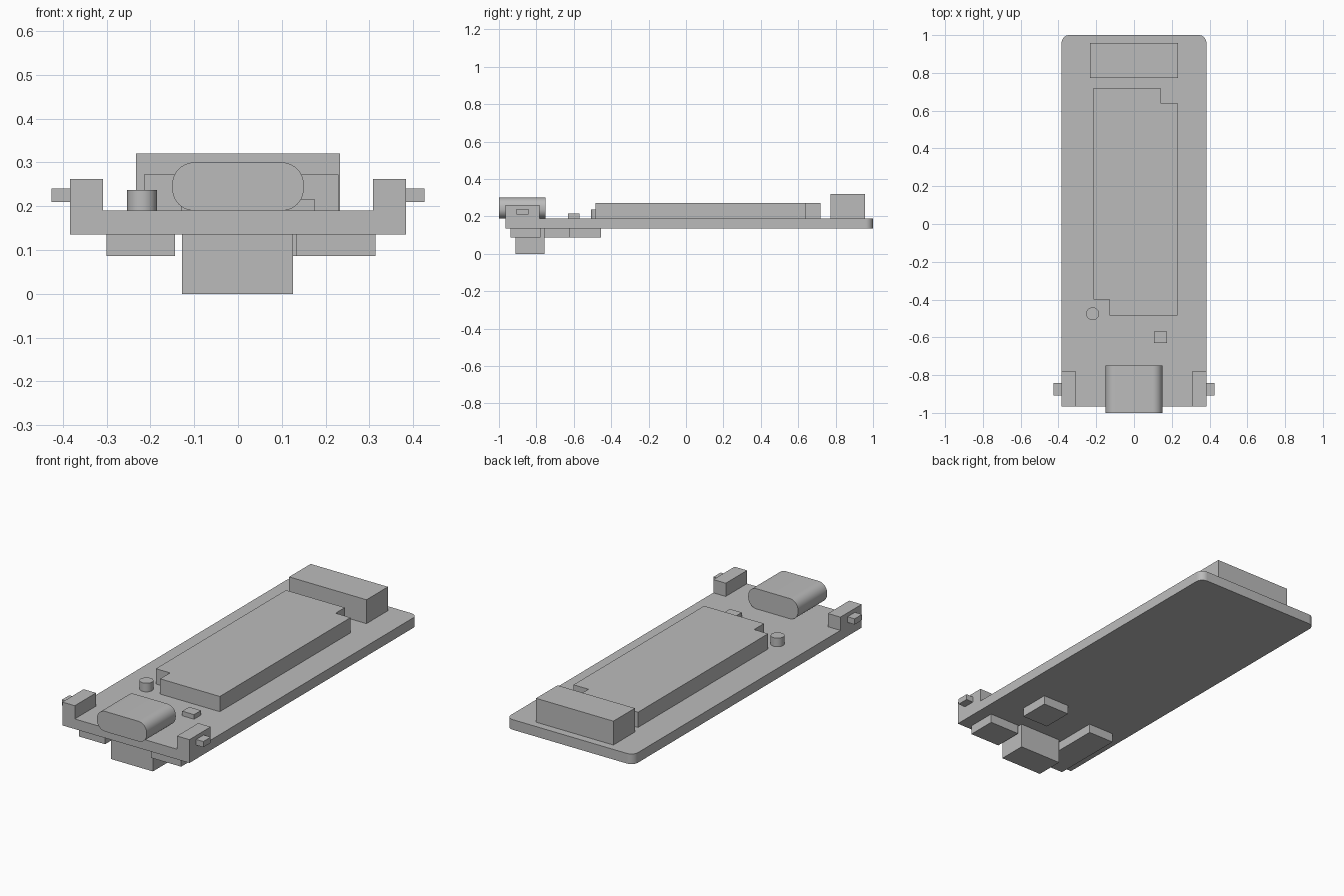
import bpy, bmesh, math
from mathutils import Vector

old = bpy.data.objects.get("Cube")
if old:
    bpy.data.objects.remove(old, do_unlink=True)

grey = bpy.data.materials.new("plain grey")
grey.use_nodes = True
GREY = (0.5, 0.5, 0.5, 1)
grey.diffuse_color = GREY
grey.node_tree.nodes["Principled BSDF"].inputs["Base Color"].default_value = GREY


def prism(name, outline, offset, extrude, smooth=False):
    """Extrude a closed outline of 3D points into a solid."""
    bm = bmesh.new()
    face = bm.faces.new([bm.verts.new(Vector(p) + Vector(offset)) for p in outline])
    result = bmesh.ops.extrude_face_region(bm, geom=[face])
    moved = [v for v in result["geom"] if isinstance(v, bmesh.types.BMVert)]
    bmesh.ops.translate(bm, verts=moved, vec=extrude)
    bmesh.ops.recalc_face_normals(bm, faces=bm.faces)
    mesh = bpy.data.meshes.new(name)
    bm.to_mesh(mesh)
    bm.free()
    mesh.materials.append(grey)
    obj = bpy.data.objects.new(name, mesh)
    bpy.context.collection.objects.link(obj)
    if smooth:
        bpy.ops.object.select_all(action='DESELECT')
        obj.select_set(True)
        bpy.context.view_layer.objects.active = obj
        bpy.ops.object.shade_smooth_by_angle(angle=math.radians(30))
    return obj


def box(name, x, y, z):
    outline = [(x[0], y[0], 0), (x[1], y[0], 0), (x[1], y[1], 0), (x[0], y[1], 0)]
    return prism(name, outline, (0, 0, z[0]), (0, 0, z[1] - z[0]))


def arc(cx, cy, r, start, end, steps=10):
    angles = [math.radians(start + (end - start) * i / steps) for i in range(steps + 1)]
    return [(cx + r * math.cos(a), cy + r * math.sin(a)) for a in angles]


BOTTOM, TOP, HALF, FRONT = 0.135, 0.19, 0.383, -0.965

# Circuit board, rounded at the back corners only
r = 0.04
plan = [(-HALF, FRONT), (HALF, FRONT)]
plan += arc(HALF - r, 1 - r, r, 0, 90) + arc(r - HALF, 1 - r, r, 90, 180)
prism("circuit_board", [(x, y, 0) for x, y in plan], (0, 0, BOTTOM), (0, 0, TOP - BOTTOM), True)

# Stepped screen module and the block behind it
screen = [(-0.215, 0.72), (0.14, 0.72), (0.14, 0.64), (0.23, 0.64),
          (0.23, -0.485), (-0.13, -0.485), (-0.13, -0.40), (-0.215, -0.40)]
prism("screen_module", [(x, y, 0) for x, y in screen], (0, 0, TOP), (0, 0, 0.083))
box("rear_block", (-0.233, 0.233), (0.773, 0.958), (TOP, 0.32))

# Rounded socket overhanging the front edge
r, w, h = 0.05, 0.15, 0.11
profile = []
for i, (sx, cz) in enumerate([(1, h - r), (-1, h - r), (-1, r), (1, r)]):
    profile += arc(sx * (w - r), cz, r, i * 90, i * 90 + 90)
prism("front_socket", [(x, 0, z) for x, z in profile], (0, -1, TOP), (0, 0.25, 0), True)

# Side buttons with small plungers
for side, s in (("left", 1), ("right", -1)):
    box(side + "_button_body", sorted((s * 0.308, s * HALF)), (FRONT, -0.782), (TOP, 0.262))
    box(side + "_button_plunger", sorted((s * (HALF - 0.01), s * 0.426)), (-0.907, -0.843), (0.21, 0.241))

# Small parts on the upper face
prism("round_component", [(x, y, 0) for x, y in arc(-0.219, -0.475, 0.034, 0, 360, 32)[:-1]],
      (0, 0, TOP), (0, 0, 0.047), True)
box("small_chip", (0.105, 0.176), (-0.63, -0.57), (TOP, 0.215))

# Parts on the underside
box("lower_connector", (-0.128, 0.126), (-0.912, -0.757), (0, BOTTOM))
box("lower_left_front_chip", (0.132, 0.314), (-0.938, -0.778), (0.086, BOTTOM))
box("lower_left_rear_chip", (0.065, 0.225), (-0.625, -0.455), (0.086, BOTTOM))
box("lower_right_chip", (-0.3, -0.144), (-0.938, -0.53), (0.086, BOTTOM))
